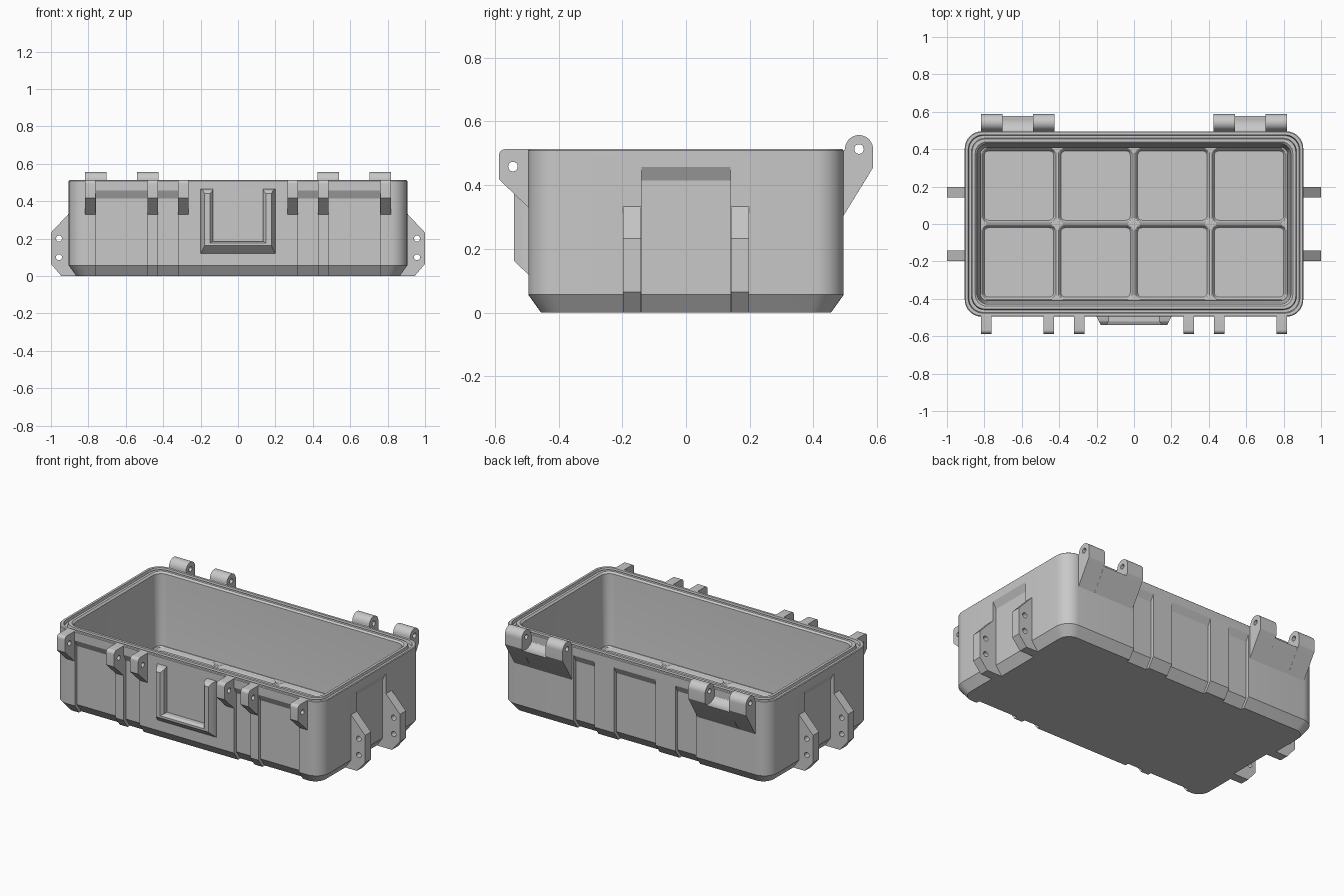
import bpy, bmesh
from math import sin, cos, pi
from mathutils import Matrix, Vector

if "Cube" in bpy.data.objects:
    bpy.data.objects.remove(bpy.data.objects["Cube"])

HX, HY, TOP = 0.905, 0.495, 0.513
FRONT, BACK = Vector((0, -1, 0)), Vector((0, 1, 0))
LEFT, RIGHT = Vector((1, 0, 0)), Vector((-1, 0, 0))

grey = bpy.data.materials.new("matte grey")
grey.use_nodes = True
grey.diffuse_color = (0.58, 0.58, 0.58, 1)
grey.node_tree.nodes["Principled BSDF"].inputs["Base Color"].default_value = grey.diffuse_color


def add_object(name, mesh):
    obj = bpy.data.objects.new(name, mesh)
    bpy.context.scene.collection.objects.link(obj)
    mesh.materials.clear()
    mesh.materials.append(grey)
    return obj


def evaluated_mesh(obj):
    bpy.context.view_layer.update()
    deps = bpy.context.evaluated_depsgraph_get()
    return bpy.data.meshes.new_from_object(obj.evaluated_get(deps))


def rounded_rect(hx, hy, r, steps=8):
    pts = []
    for k, (sx, sy) in enumerate([(1, 1), (-1, 1), (-1, -1), (1, -1)]):
        for i in range(steps + 1):
            a = (k + i / steps) * pi / 2
            pts.append((sx * (hx - r) + r * cos(a), sy * (hy - r) + r * sin(a)))
    return pts


def loft(name, rings, cap_start=True):
    bm = bmesh.new()
    loops = [[bm.verts.new(p) for p in ring] for ring in rings]
    n = len(loops[0])
    for a, b in zip(loops, loops[1:]):
        for i in range(n):
            j = (i + 1) % n
            bm.faces.new((a[i], a[j], b[j], b[i]))
    if cap_start:
        bm.faces.new(loops[0][::-1])
    bm.faces.new(loops[-1])
    bmesh.ops.remove_doubles(bm, verts=bm.verts, dist=1e-5)
    if cap_start:
        bmesh.ops.recalc_face_normals(bm, faces=bm.faces)
    mesh = bpy.data.meshes.new(name)
    bm.to_mesh(mesh)
    bm.free()
    return add_object(name, mesh)


def circle(cx, cy, r, start=0, end=2 * pi, steps=20):
    return [(cx + r * cos(start + (end - start) * i / steps),
             cy + r * sin(start + (end - start) * i / steps)) for i in range(steps)]


def plate(name, outline, out, centre, width, holes=()):
    """Extrude an (outward, height) outline sideways on one wall; holes go through."""
    curve = bpy.data.curves.new(name, "CURVE")
    curve.dimensions, curve.fill_mode = "2D", "BOTH"
    curve.extrude = width / 2
    for loop in [outline, *holes]:
        spline = curve.splines.new("POLY")
        spline.points.add(len(loop) - 1)
        for point, (u, v) in zip(spline.points, loop):
            point.co = (u, v, 0, 1)
        spline.use_cyclic_u = True
    temp = bpy.data.objects.new("temp", curve)
    bpy.context.scene.collection.objects.link(temp)
    mesh = evaluated_mesh(temp)
    bpy.data.objects.remove(temp)
    up = Vector((0, 0, 1))
    side = out.cross(up)
    along = Vector((abs(side.x), abs(side.y), 0))
    wall = HX if out.x else HY
    frame = Matrix((out, up, side)).transposed().to_4x4()
    mesh.transform(Matrix.Translation(out * wall + along * centre) @ frame)
    bm = bmesh.new()
    bm.from_mesh(mesh)
    bmesh.ops.remove_doubles(bm, verts=bm.verts, dist=1e-5)
    bmesh.ops.recalc_face_normals(bm, faces=bm.faces)
    bm.to_mesh(mesh)
    bm.free()
    return add_object(name, mesh)


# Tub: outside, grooved rim and inside as one lofted shell (inset, height)
shell = [(0.04, 0), (0, 0.056), (0, 0.509), (0.004, TOP), (0.018, TOP), (0.022, 0.495),
         (0.036, 0.495), (0.04, TOP), (0.056, TOP), (0.066, 0.503), (0.08, 0.08), (0.085, 0.04)]
tub = loft("tub", [[(x, y, z) for x, y in rounded_rect(HX - i, HY - i, 0.09 - 0.5 * i)]
                   for i, z in shell])

# Recessed panels cut into the four walls
D = 0.022
recess = [(0.05, 0.457), (0, 0.457), (-D, 0.415), (-D, 0.056), (-D - 0.04, 0),
          (-D - 0.055, -0.02), (0.05, -0.02)]
panels = [(LEFT, 0, 0.28), (RIGHT, 0, 0.28), (BACK, 0, 0.28)]
for s in (-1, 1):
    panels += [(FRONT, s * 0.622, 0.275), (FRONT, s * 0.375, 0.11), (BACK, s * 0.345, 0.14)]
cutters = []
for out, centre, width in panels:
    cutter = plate("panel_cutter", recess, out, centre, width)
    cutter.hide_render = True
    mod = tub.modifiers.new("panel", "BOOLEAN")
    mod.operation, mod.solver, mod.object = "DIFFERENCE", "EXACT", cutter
    cutters.append(cutter)
cut_mesh = evaluated_mesh(tub)
tub.modifiers.clear()
tub.data = cut_mesh
for cutter in cutters:
    bpy.data.objects.remove(cutter)

# Floor: eight shallow pockets between narrow ridges (inset, height, corner radius)
pocket = [(0, 0.07, 0), (0.006, 0.07, 0.03), (0.011, 0.066, 0.028),
          (0.015, 0.054, 0.025), (0.02, 0.048, 0.022)]
CELL = 0.205
for col in range(4):
    for row in range(2):
        cx, cy = (2 * col - 3) * CELL, (2 * row - 1) * CELL
        loft("floor_pocket", [[(cx + x, cy + y, z) for x, y in
                               rounded_rect(CELL - i, CELL - i, r, 5)]
                              for i, z, r in pocket], cap_start=False)

# Front latch lugs
lug = [(-0.03, 0.33), (0, 0.33), (0.092, 0.418)] + circle(0.072, 0.493, 0.02, 0, pi / 2, 6) \
    + [(0.072, TOP), (-0.01, TOP), (-0.03, 0.48)]
for s in (-1, 1):
    for x in (0.79, 0.456, 0.293):
        plate("latch_lug", lug, FRONT, s * x, 0.055, [circle(0.048, 0.458, 0.015)])

# Rear hinges: two knuckles joined by a low web
knuckle = [(-0.01, 0.29), (0, 0.305), (0.092, 0.455)] \
    + circle(0.048, TOP, 0.044, 0, pi) + [(0.004, TOP), (-0.005, 0.5)]
web = [(-0.01, 0.29), (0, 0.305), (0.083, 0.44)] \
    + circle(0.055, TOP, 0.075, -pi * 0.42, -pi * 0.78, 10) + [(-0.005, 0.475)]
for s in (-1, 1):
    for x in (0.76, 0.483):
        plate("hinge_knuckle", knuckle, BACK, s * x, 0.115, [circle(0.048, TOP, 0.015)])
    plate("hinge_web", web, BACK, s * 0.621, 0.162)

# Handle brackets on both ends
bracket = [(-0.045, 0), (0.04, 0), (0.095, 0.065), (0.095, 0.232), (0, 0.333), (-0.02, 0.333)]
for out in (LEFT, RIGHT):
    for s in (-1, 1):
        plate("handle_bracket", bracket, out, s * 0.169, 0.057,
              [circle(0.052, z, 0.016) for z in (0.1, 0.2)])


# U-shaped frame on the front with sloped outer edges and a bevelled opening
def u_outline(y, ox, iz, oz, ix, top):
    half = [(-ox, top), (-ox, oz), (ox, oz), (ox, top), (ix, top), (ix, iz), (-ix, iz), (-ix, top)]
    return [(x, y, z) for x, z in half]


loft("front_frame", [u_outline(-0.48, 0.2, 0.185, 0.12, 0.135, 0.465),
                     u_outline(-HY, 0.2, 0.185, 0.12, 0.135, 0.465),
                     u_outline(-0.522, 0.187, 0.185, 0.145, 0.135, 0.457),
                     u_outline(-0.54, 0.178, 0.176, 0.163, 0.15, 0.44)])

# Smooth the round surfaces, keep edges crisp
bpy.ops.object.select_all(action="DESELECT")
for obj in bpy.context.scene.objects:
    if obj.type == "MESH":
        obj.select_set(True)
        bpy.context.view_layer.objects.active = obj
bpy.ops.object.shade_smooth_by_angle(angle=pi / 7)
